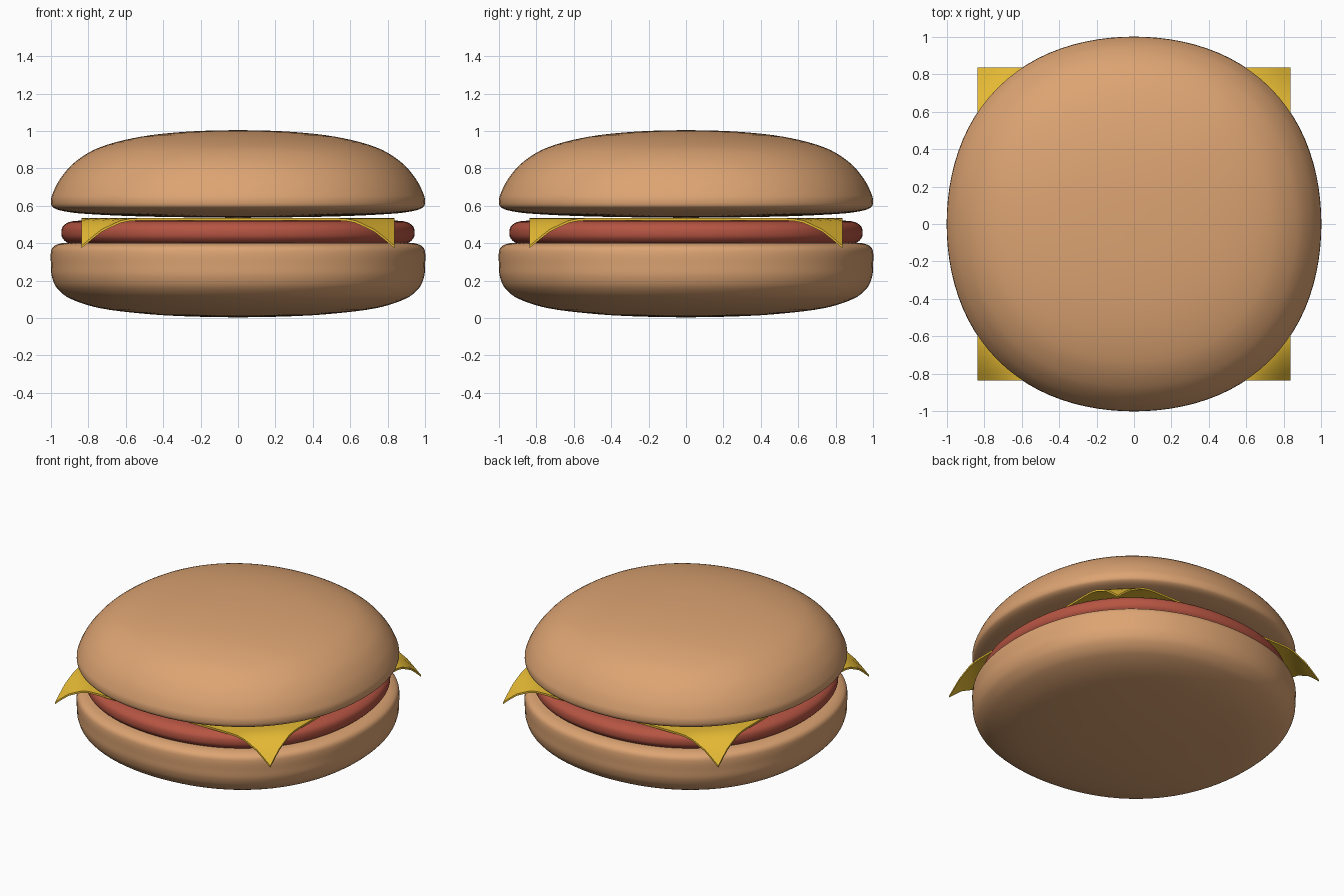
import bpy, bmesh, math
from mathutils import Vector

if "Cube" in bpy.data.objects:
    bpy.data.objects.remove(bpy.data.objects["Cube"])


def material(name, rgb):
    m = bpy.data.materials.new(name)
    m.diffuse_color = (*rgb, 1)
    m.use_nodes = True
    m.node_tree.nodes["Principled BSDF"].inputs["Base Color"].default_value = m.diffuse_color
    return m


BUN = material("bun", (0.72, 0.37, 0.17))
MEAT = material("meat", (0.47, 0.09, 0.055))
CHEESE = material("cheese", (0.80, 0.50, 0.035))


def finish(bm, name, mat, angle):
    bmesh.ops.recalc_face_normals(bm, faces=bm.faces)
    me = bpy.data.meshes.new(name)
    bm.to_mesh(me)
    bm.free()
    me.materials.append(mat)
    ob = bpy.data.objects.new(name, me)
    bpy.context.collection.objects.link(ob)
    bpy.ops.object.select_all(action='DESELECT')
    bpy.context.view_layer.objects.active = ob
    ob.select_set(True)
    bpy.ops.object.shade_smooth_by_angle(angle=math.radians(angle))
    return ob


def smooth_path(points, steps=5):
    """Catmull-Rom curve through the profile points."""
    p = [Vector(q) for q in points]
    p = [2 * p[0] - p[1]] + p + [2 * p[-1] - p[-2]]
    out = []
    for a, b, c, d in zip(p, p[1:], p[2:], p[3:]):
        # chord-limited tangents avoid overshoot on uneven spacing
        seg = (c - b).length
        t0 = (c - a).normalized() * seg
        t1 = (d - b).normalized() * seg
        for i in range(steps):
            t = i / steps
            out.append(b * (2*t**3 - 3*t*t + 1) + t0 * (t**3 - 2*t*t + t)
                       + c * (3*t*t - 2*t**3) + t1 * (t**3 - t*t))
    return out + [p[-2]]


def soft_square_lathe(name, profile, mat, sides=96):
    """Revolve a profile; the outline bulges slightly on the diagonals."""
    bm = bmesh.new()
    rings = []
    for r, z in smooth_path(profile)[1:-1]:
        ring = []
        for i in range(sides):
            a = 2 * math.pi * i / sides
            k = r * (1 + 0.0148 * (1 - math.cos(4 * a)))
            ring.append(bm.verts.new((k * math.cos(a), k * math.sin(a), z)))
        rings.append(ring)
    for lo, hi in zip(rings, rings[1:]):
        for i in range(sides):
            j = (i + 1) % sides
            bm.faces.new((lo[i], lo[j], hi[j], hi[i]))
    for ring, z in ((rings[0], profile[0][1]), (rings[-1], profile[-1][1])):
        tip = bm.verts.new((0, 0, z))
        for i in range(sides):
            bm.faces.new((ring[i], ring[(i + 1) % sides], tip))
    return finish(bm, name, mat, 60)


# Buns and patty, profiles run from bottom centre to top centre
soft_square_lathe("bottom_bun", [
    (0, 0.003), (0.25, 0.008), (0.47, 0.02), (0.74, 0.053), (0.9, 0.105),
    (0.968, 0.16), (0.995, 0.22), (1, 0.28), (1, 0.355), (0.985, 0.383),
    (0.94, 0.4), (0.85, 0.402), (0, 0.402)], BUN)

soft_square_lathe("patty", [
    (0, 0.39), (0.85, 0.39), (0.905, 0.399), (0.937, 0.425), (0.945, 0.455),
    (0.937, 0.488), (0.905, 0.512), (0.85, 0.52), (0, 0.52)], MEAT)

soft_square_lathe("top_bun", [
    (0, 0.535), (0.52, 0.543), (0.845, 0.559), (0.95, 0.575), (0.99, 0.592),
    (1, 0.615), (0.995, 0.655), (0.95, 0.745), (0.87, 0.835), (0.74, 0.912),
    (0.52, 0.969), (0.26, 0.997), (0, 1.005)], BUN)

# Cheese slice: flat square whose corners droop over the patty
DROOP = [(0, 0.534), (1.40, 0.534), (1.47, 0.52), (1.575, 0.468), (1.68, 0.38)]


def droop(d):
    for (d0, z0), (d1, z1) in zip(DROOP, DROOP[1:]):
        if d <= d1:
            return z0 + (z1 - z0) * (d - d0) / (d1 - d0)
    return DROOP[-1][1]


bm = bmesh.new()
bmesh.ops.create_grid(bm, x_segments=32, y_segments=32, size=0.836)
for v in bm.verts:
    v.co.z = droop(abs(v.co.x) + abs(v.co.y))
# thin slab by extruding straight down
ext = bmesh.ops.extrude_face_region(bm, geom=bm.faces[:], use_keep_orig=True)
for g in ext["geom"]:
    if isinstance(g, bmesh.types.BMVert):
        g.co.z -= 0.013
finish(bm, "cheese_slice", CHEESE, 30)
